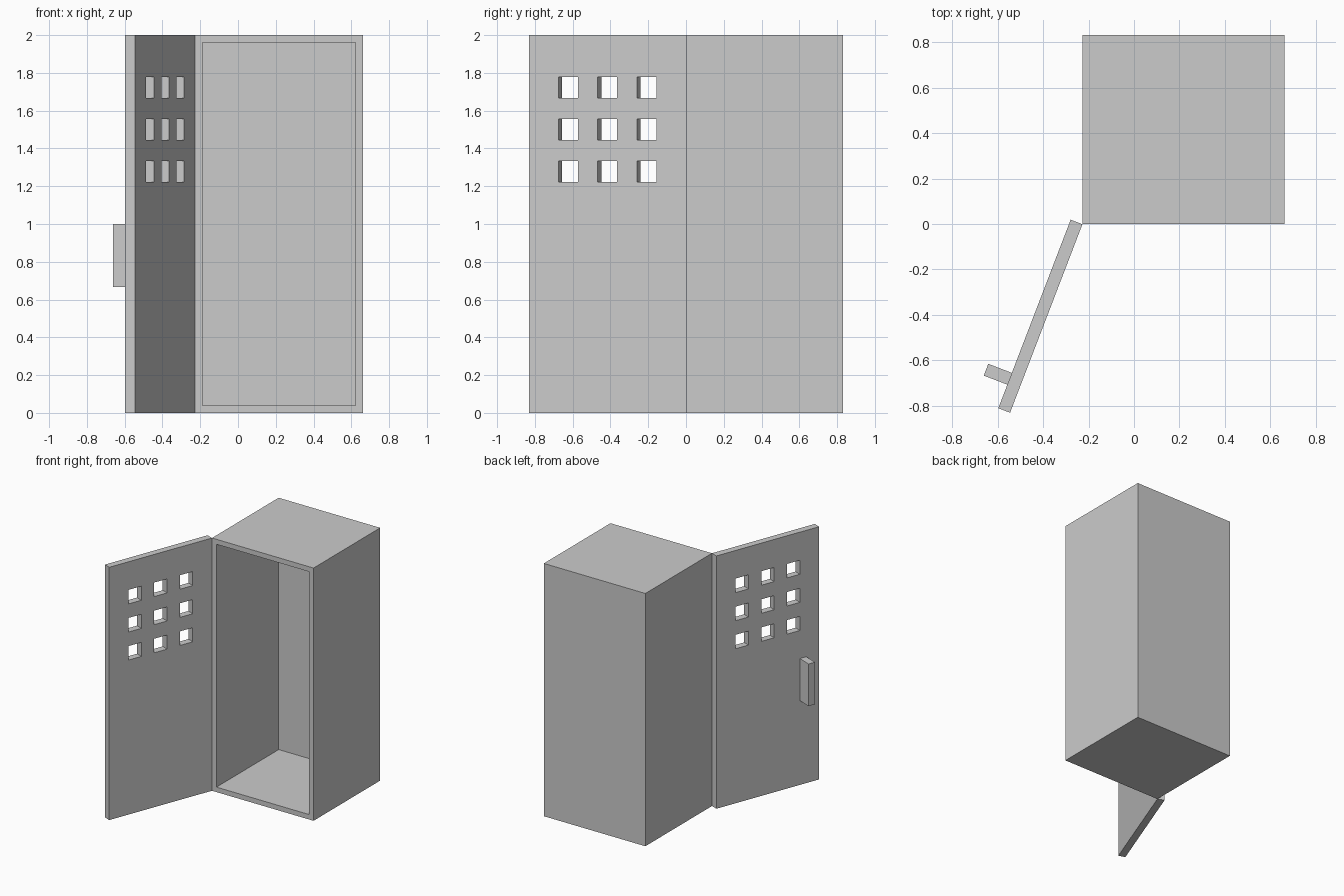
import bpy, bmesh, math
from mathutils import Matrix, Vector

if "Cube" in bpy.data.objects:
    bpy.data.objects.remove(bpy.data.objects["Cube"])

U = 2 / 18                     # hole size; the design sits on a half-U module
M = U / 2
HINGE = Vector((-0.227, -0.001, 0))
SWING = Matrix.Translation(HINGE) @ Matrix.Rotation(math.radians(-111), 4, 'Z')


def add_object(name, bm, matrix):
    bmesh.ops.recalc_face_normals(bm, faces=bm.faces) if name != "door" else None
    mesh = bpy.data.meshes.new(name)
    bm.to_mesh(mesh)
    bm.free()
    ob = bpy.data.objects.new(name, mesh)
    ob.matrix_world = matrix
    bpy.context.collection.objects.link(ob)
    return ob


def box(lo, hi):
    """Box between two corners, given in modules."""
    bm = bmesh.new()
    bmesh.ops.create_cube(bm, size=1)
    lo, hi = Vector(lo) * M, Vector(hi) * M
    for v in bm.verts:
        v.co = (lo + hi) / 2 + v.co * (hi - lo)
    return bm


# Cabinet: box with its front face inset and pushed in to leave even walls
bm = box((0, 0, 0), (16, 15, 36))
bm.normal_update()
front = min(bm.faces, key=lambda f: f.calc_center_median().y)
bmesh.ops.inset_region(bm, faces=[front], thickness=M)
pushed = bmesh.ops.extrude_discrete_faces(bm, faces=[front])["faces"]
bmesh.ops.translate(bm, verts=pushed[0].verts, vec=(0, 14 * M, 0))
add_object("cabinet", bm, Matrix.Translation(HINGE))

# Door: panel of cells with a 3 x 3 set of vents left open, then thickened
xs = [0, 3, 5, 7, 9, 11, 13, 16]
zs = [0, 22, 24, 26, 28, 30, 32, 36]
bm = bmesh.new()
grid = [[bm.verts.new((x * M, 0, z * M)) for z in zs] for x in xs]
for i in range(7):
    for j in range(7):
        if i % 2 and j % 2:
            continue
        bm.faces.new((grid[i][j], grid[i + 1][j],
                      grid[i + 1][j + 1], grid[i][j + 1]))
bm.normal_update()
door = add_object("door", bm, SWING)
solid = door.modifiers.new("thickness", 'SOLIDIFY')
solid.thickness = M
solid.offset = 1

# Handle on the outer face of the door
add_object("door_handle", box((13, -3, 12), (14, -1, 18)), SWING)
